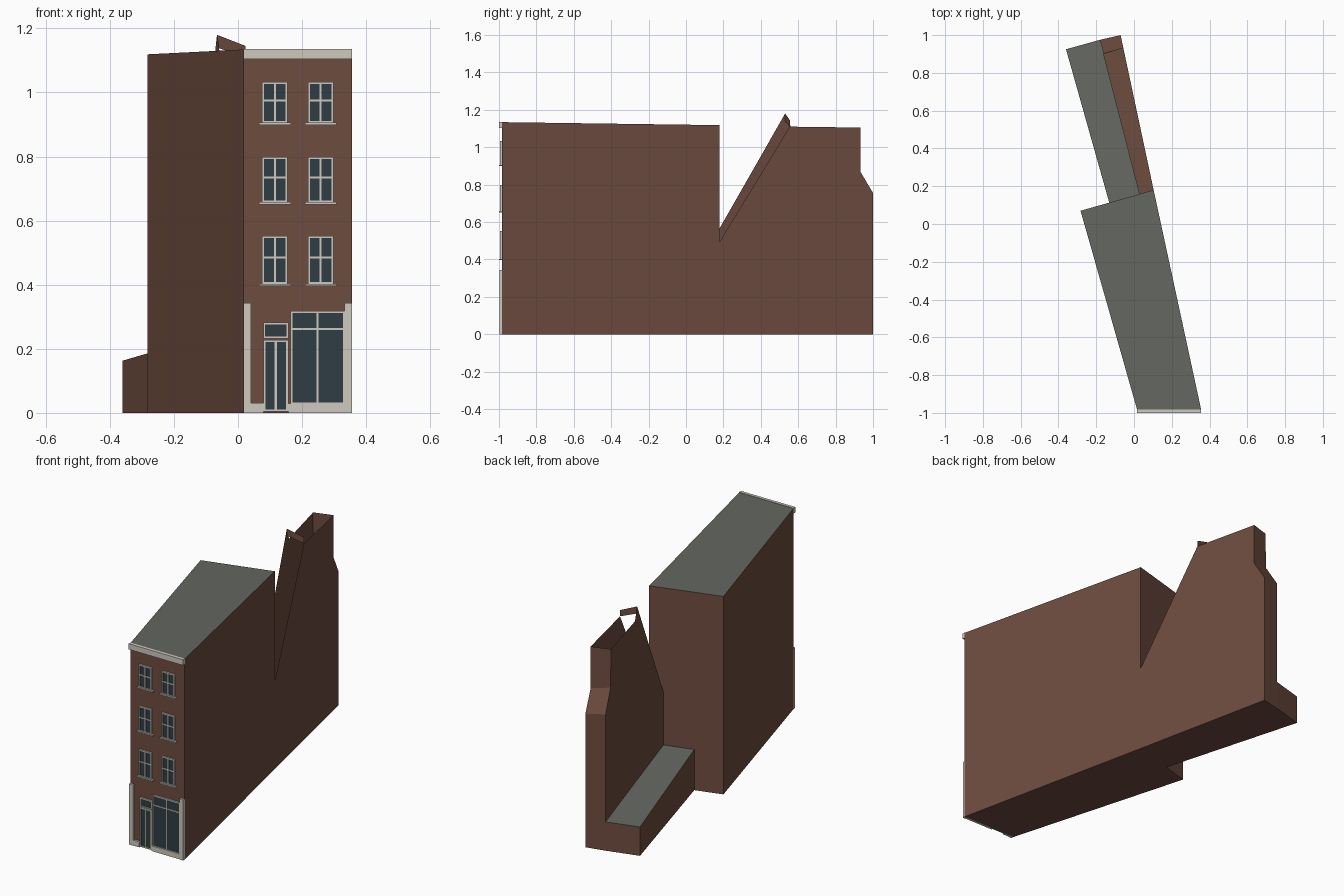
import bpy, bmesh

cube = bpy.data.objects.get("Cube")
if cube:
    bpy.data.objects.remove(cube, do_unlink=True)


def material(name, color):
    m = bpy.data.materials.new(name)
    m.use_nodes = True
    m.diffuse_color = (*color, 1)
    bsdf = next(n for n in m.node_tree.nodes if n.type == 'BSDF_PRINCIPLED')
    bsdf.inputs["Base Color"].default_value = (*color, 1)
    return m


BRICK = material("brown brick", (0.155, 0.072, 0.05))
ROOF = material("grey roof", (0.127, 0.133, 0.117))
TRIM = material("pale trim", (0.62, 0.59, 0.52))
GLASS = material("dark glass", (0.028, 0.047, 0.058))

FACADE = -0.985


def finish(name, bm, *mats):
    mesh = bpy.data.meshes.new(name)
    bm.to_mesh(mesh)
    bm.free()
    for m in mats:
        mesh.materials.append(m)
    obj = bpy.data.objects.new(name, mesh)
    bpy.context.collection.objects.link(obj)
    return obj


def block(name, plan, heights):
    """Prism over a plan, each corner with its own height; the top is roofed."""
    bm = bmesh.new()
    low = [bm.verts.new((x, y, 0)) for x, y in plan]
    high = [bm.verts.new((x, y, h)) for (x, y), h in zip(plan, heights)]
    bm.faces.new(low[::-1])
    bm.faces.new(high)
    n = len(plan)
    for i in range(n):
        j = (i + 1) % n
        bm.faces.new((low[i], low[j], high[j], high[i]))
    bm.normal_update()
    for f in bm.faces:
        f.material_index = 1 if f.normal.z > 0.5 else 0
    return finish(name, bm, BRICK, ROOF)


def add_box(bm, x0, x1, z0, z1, depth):
    """Box standing out from the facade by depth."""
    r = bmesh.ops.create_cube(bm, size=1)
    for v in r["verts"]:
        v.co.x = x1 if v.co.x > 0 else x0
        v.co.z = z1 if v.co.z > 0 else z0
        v.co.y = FACADE + 0.002 if v.co.y > 0 else FACADE - depth


def plate(name, mat, depth, *rects):
    bm = bmesh.new()
    for r in rects:
        add_box(bm, *r, depth)
    return finish(name, bm, mat)


def glazed(name, x0, x1, z0, z1, bar=0.006, mullion=True, transom=None):
    """Frame with optional middle bars in front of a glass plate."""
    rects = [(x0, x0 + bar, z0, z1), (x1 - bar, x1, z0, z1),
             (x0, x1, z0, z0 + bar), (x0, x1, z1 - bar, z1)]
    if mullion:
        c = (x0 + x1) / 2
        rects.append((c - bar / 2, c + bar / 2, z0, z1))
    if transom:
        rects.append((x0, x1, transom - bar / 2, transom + bar / 2))
    plate(name + "_frame", TRIM, 0.009, *rects)
    plate(name + "_glass", GLASS, 0.005,
          (x0 + bar / 2, x1 - bar / 2, z0 + bar / 2, z1 - bar / 2))


# Main house and low rear annex
block("main_house", [(0.017, FACADE), (0.356, FACADE), (0.104, 0.18), (-0.283, 0.07)],
      [1.134, 1.134, 1.118, 1.119])
block("rear_annex", [(-0.131, 0.113), (0.03, 0.159), (-0.18, 0.975), (-0.36, 0.925)],
      [0.23, 0.23, 0.163, 0.163])

# Rear party wall: an open-topped shell of an inner, outer and back wall
inner_plan = lambda y: 0.03 - 0.2574 * (y - 0.159)
outer_plan = lambda y: 0.104 - 0.2134 * (y - 0.18)
inner_profile = [(0.159, 0), (0.159, 0.53), (0.53, 1.18), (0.56, 1.11),
                 (0.90, 1.105), (0.905, 0.89), (0.975, 0.77), (0.975, 0)]
outer_profile = [(0.18, 0), (0.18, 0.495), (0.555, 1.11),
                 (0.932, 1.105), (0.932, 0.87), (1.0, 0.755), (1.0, 0)]
bm = bmesh.new()
inner = [bm.verts.new((inner_plan(y), y, z)) for y, z in inner_profile]
outer = [bm.verts.new((outer_plan(y), y, z)) for y, z in outer_profile]
bm.faces.new(inner[::-1])
bm.faces.new(outer)
for k in range(1, 4):
    bm.faces.new((inner[-k], inner[-k - 1], outer[-k - 1], outer[-k]))
bm.faces.new((inner[0], inner[-1], outer[-1], outer[0]))
finish("rear_party_wall", bm, BRICK)

# Strip bridging the two walls at the peak
bm = bmesh.new()
bm.faces.new([bm.verts.new((f(y), y, z)) for f, y, z in (
    (inner_plan, 0.53, 1.18), (inner_plan, 0.53, 1.14),
    (outer_plan, 0.555, 1.11), (outer_plan, 0.555, 1.145))])
finish("bridging_strip", bm, BRICK)

# Cornice, corner pilasters and plinth
plate("cornice", TRIM, 0.015, (0.017, 0.356, 1.104, 1.136))
plate("pilasters", TRIM, 0.013, (0.017, 0.041, 0, 0.343), (0.333, 0.356, 0, 0.343))
plate("plinth", TRIM, 0.011, (0.041, 0.079, 0, 0.031), (0.157, 0.333, 0, 0.029))

# Upper windows with sills
for floor, (z0, z1) in enumerate([(0.402, 0.552), (0.657, 0.798), (0.905, 1.033)], 1):
    for side, x0 in (("right", 0.075), ("left", 0.218)):
        name = f"window_{floor}_{side}"
        glazed(name, x0, x0 + 0.08, z0, z1, transom=z0 + (z1 - z0) * 0.55)
        plate(name + "_sill", TRIM, 0.015, (x0 - 0.009, x0 + 0.09, z0 - 0.006, z0 + 0.001))

# Door, fanlight and shop window
glazed("door", 0.079, 0.157, 0.004, 0.228, bar=0.007)
glazed("fanlight", 0.079, 0.157, 0.232, 0.282, mullion=False)
glazed("shop_window", 0.164, 0.333, 0.027, 0.318, transom=0.262)
